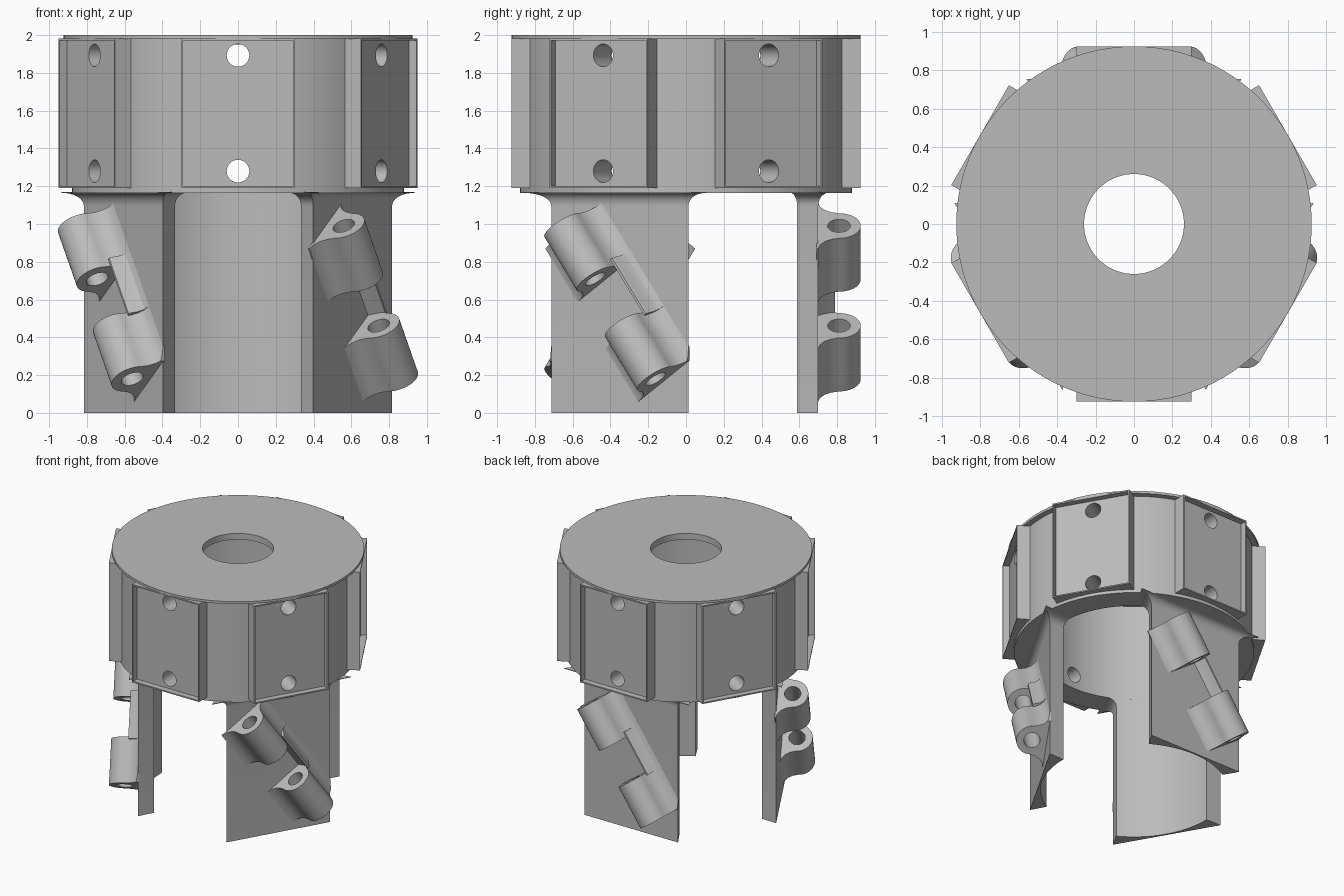
import bpy, bmesh, math
from mathutils import Matrix, Vector

cube = bpy.data.objects.get("Cube")
if cube:
    bpy.data.objects.remove(cube, do_unlink=True)

grey = bpy.data.materials.new("plain grey")
grey.use_nodes = True
grey.diffuse_color = (0.5, 0.5, 0.5, 1)
grey.node_tree.nodes["Principled BSDF"].inputs["Base Color"].default_value = (0.5, 0.5, 0.5, 1)


def finish(name, bm):
    bmesh.ops.recalc_face_normals(bm, faces=bm.faces[:])
    me = bpy.data.meshes.new(name)
    bm.to_mesh(me)
    bm.free()
    me.materials.append(grey)
    ob = bpy.data.objects.new(name, me)
    bpy.context.collection.objects.link(ob)
    return ob


def select(ob):
    bpy.ops.object.select_all(action='DESELECT')
    ob.select_set(True)
    bpy.context.view_layer.objects.active = ob


def smooth(ob):
    select(ob)
    bpy.ops.object.shade_smooth_by_angle(angle=math.radians(30))


def boolean(ob, tool, operation):
    mod = ob.modifiers.new("boolean", 'BOOLEAN')
    mod.operation, mod.solver, mod.object = operation, 'EXACT', tool
    select(ob)
    bpy.ops.object.modifier_apply(modifier=mod.name)
    bpy.data.objects.remove(tool, do_unlink=True)


def frame(angle):
    """Outward and sideways unit vectors at an angle around the axis."""
    a = math.radians(angle)
    return Vector((math.cos(a), math.sin(a), 0)), Vector((-math.sin(a), math.cos(a), 0))


def add_box(bm, angle, d0, d1, half, z0, z1):
    out, side = frame(angle)
    m = Matrix((out, side, Vector((0, 0, 1)))).transposed().to_4x4()
    m = m @ Matrix.Translation(((d0 + d1) / 2, 0, (z0 + z1) / 2))
    m = m @ Matrix.Diagonal((d1 - d0, 2 * half, z1 - z0, 1))
    bmesh.ops.create_cube(bm, size=1, matrix=m)


def add_prism(bm, profile, place, s0, s1):
    """Extrude a closed 2D profile along s; place maps (p, h, s) to the model."""
    rows = [[bm.verts.new(place(p, h, s)) for p, h in profile] for s in (s0, s1)]
    n = len(profile)
    bm.faces.new(rows[0])
    bm.faces.new(rows[1][::-1])
    for i in range(n):
        j = (i + 1) % n
        bm.faces.new((rows[0][i], rows[0][j], rows[1][j], rows[1][i]))


# Hollow drum with top plate, thin flange and centre hole
SEG = 128
outline = [(.26, 2), (.925, 2), (.925, 1.98), (.88, 1.98), (.88, 1.165),
           (.686, 1.165), (.686, 1.95), (.26, 1.95)]
bm = bmesh.new()
rings = []
for k in range(SEG):
    a = 2 * math.pi * k / SEG
    rings.append([bm.verts.new((r * math.cos(a), r * math.sin(a), z)) for r, z in outline])
for k in range(SEG):
    a, b = rings[k], rings[(k + 1) % SEG]
    for i in range(len(outline)):
        j = (i + 1) % len(outline)
        bm.faces.new((a[i], a[j], b[j], b[i]))
drum = finish("drum", bm)

# Six pads, each with a shallow recess and two radial holes
pads, recesses, holes = bmesh.new(), bmesh.new(), bmesh.new()
for k in range(6):
    angle = 30 + 60 * k
    add_box(pads, angle, .80, .925, .30, 1.19, 1.983)
    add_box(recesses, angle, .877, 1.1, .29, 1.20, 1.972)
    out, side = frame(angle)
    for z in (1.28, 1.893):
        m = Matrix.Translation(out * .8 + Vector((0, 0, z))) @ out.to_track_quat('Z', 'Y').to_matrix().to_4x4()
        bmesh.ops.create_cone(holes, cap_ends=True, segments=32, radius1=.06,
                              radius2=.06, depth=.5, matrix=m)
boolean(drum, finish("pads", pads), 'UNION')
boolean(drum, finish("recess_cutter", recesses), 'DIFFERENCE')
boolean(drum, finish("hole_cutter", holes), 'DIFFERENCE')
smooth(drum)

# Leg: flat outside, round inside, flaring into the drum at the top
FACE, INNER, HALF, N = .70, .686, math.radians(30.9), 24


def make_leg(name, angle):
    out, side = frame(angle)
    stations = [(0, 0, 0)]
    for i in range(9):
        a = math.pi / 2 * i / 8
        stations.append((1.095 + .07 * math.sin(a), .055 * (1 - math.cos(a)), .07 * (1 - math.cos(a))))
    stations.append((1.17, .055, .07))
    bm = bmesh.new()
    grid = []
    for z, grow, widen in stations:
        A = HALF + widen / FACE
        d = FACE + grow
        inner, outer = [], []
        for i in range(N + 1):
            u = 2 * i / N - 1
            c, s = INNER * math.cos(A * u), INNER * math.sin(A * u)
            inner.append(bm.verts.new(out * c + side * s + Vector((0, 0, z))))
            outer.append(bm.verts.new(out * d + side * (d * math.tan(A * u)) + Vector((0, 0, z))))
        grid.append(inner + outer[::-1])
    n = 2 * (N + 1)
    for a, b in zip(grid, grid[1:]):
        for i in range(n):
            j = (i + 1) % n
            bm.faces.new((a[i], a[j], b[j], b[i]))
    for row in (grid[0], grid[-1]):
        for i in range(N):
            bm.faces.new((row[i], row[i + 1], row[n - 2 - i], row[n - 1 - i]))
    smooth(finish(name, bm))


# Hinge cross-sections: barrel with flared feet, and the low lug in the gap
flare = [(.21, -.008), (.21, 0), (.175, .010), (.145, .035), (.125, .07)]
barrel = [(.115 * math.cos(math.pi * i / 24), .11 + .115 * math.sin(math.pi * i / 24)) for i in range(25)]
knuckle = flare + barrel + [(-p, h) for p, h in reversed(flare)]
lug = [(.21, -.008), (.21, 0), (.18, .012), (.158, .04), (.148, .075), (.138, .09),
       (.125, .09), (.118, .06), (.105, .025), (.09, -.008)]
bore = [(.06 * math.cos(math.pi * i / 16), .11 + .06 * math.sin(math.pi * i / 16)) for i in range(32)]
TILT = math.radians(35)


def make_hinge(prefix, angle):
    out, side = frame(angle)

    def place(p, h, s):
        t = s * math.sin(TILT) + p * math.cos(TILT)
        z = .585 - s * math.cos(TILT) + p * math.sin(TILT)
        return out * (FACE + h) + side * t + Vector((0, 0, z))

    for part, s0, s1 in (("upper_knuckle", -.495, -.15), ("lower_knuckle", .15, .495)):
        bm = bmesh.new()
        add_prism(bm, knuckle, place, s0, s1)
        # Trim the foot flush with the edge of the leg
        cut = bmesh.ops.bisect_plane(bm, geom=bm.verts[:] + bm.edges[:] + bm.faces[:],
                                     plane_co=side * .42, plane_no=side, clear_outer=True)
        edges = [e for e in cut["geom_cut"] if isinstance(e, bmesh.types.BMEdge)]
        if edges:
            bmesh.ops.holes_fill(bm, edges=edges)
        ob = finish(prefix + "_" + part, bm)
        bm = bmesh.new()
        add_prism(bm, bore, place, s0 - .1, s1 + .1)
        boolean(ob, finish("bore_cutter", bm), 'DIFFERENCE')
        smooth(ob)
    bm = bmesh.new()
    add_prism(bm, lug, place, -.19, .17)
    smooth(finish(prefix + "_lug", bm))


for prefix, angle in (("back", 90), ("left", -30), ("right", -150)):
    make_leg(prefix + "_leg", angle)
    make_hinge(prefix, angle)
